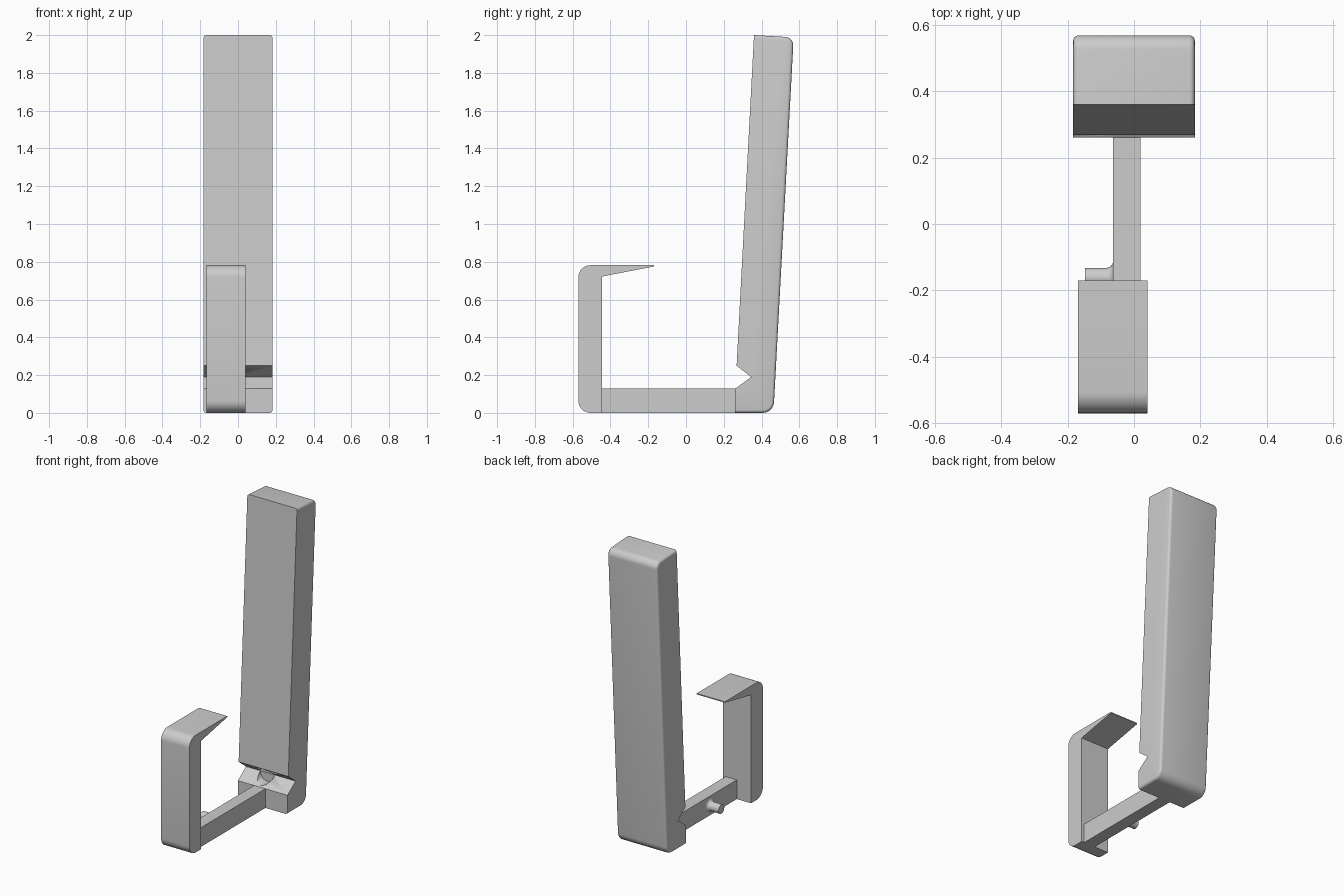
import bpy, bmesh, math
from mathutils import Vector

cube = bpy.data.objects.get("Cube")
if cube:
    bpy.data.objects.remove(cube, do_unlink=True)

grey = bpy.data.materials.new("plain grey")
grey.use_nodes = True
GREY = (0.604, 0.604, 0.604, 1)
grey.diffuse_color = GREY
grey.node_tree.nodes["Principled BSDF"].inputs["Base Color"].default_value = GREY


def finish(name, bm):
    """Turn a bmesh into a grey object with sharp edges kept."""
    bmesh.ops.recalc_face_normals(bm, faces=bm.faces)
    mesh = bpy.data.meshes.new(name)
    bm.to_mesh(mesh)
    bm.free()
    mesh.materials.append(grey)
    obj = bpy.data.objects.new(name, mesh)
    bpy.context.collection.objects.link(obj)
    bpy.ops.object.select_all(action="DESELECT")
    obj.select_set(True)
    bpy.context.view_layer.objects.active = obj
    bpy.ops.object.shade_smooth_by_angle(angle=math.radians(32))
    return obj


def rounded(profile, steps=8):
    """Replace each (y, z, radius) corner by a tangent arc."""
    out = []
    for i, (y, z, r) in enumerate(profile):
        p = Vector((y, z))
        if not r:
            out.append(p)
            continue
        a = (Vector(profile[i - 1][:2]) - p).normalized()
        b = (Vector(profile[(i + 1) % len(profile)][:2]) - p).normalized()
        half = a.angle(b) / 2
        centre = p + (a + b).normalized() * r / math.sin(half)
        reach = r / math.tan(half)
        start = (p + a * reach - centre).normalized()
        end = (p + b * reach - centre).normalized()
        out += [centre + r * start.slerp(end, k / steps) for k in range(steps + 1)]
    return out


def extrude_x(profile, x0, x1):
    """Sweep a side profile across the width."""
    bm = bmesh.new()
    face = bm.faces.new([bm.verts.new((x0, p.x, p.y)) for p in rounded(profile)])
    swept = bmesh.ops.extrude_face_region(bm, geom=[face])
    verts = [v for v in swept["geom"] if isinstance(v, bmesh.types.BMVert)]
    bmesh.ops.translate(bm, verts=verts, vec=(x1 - x0, 0, 0))
    # The starting face stays in place as the second end cap
    if not face.is_valid or any(e.is_boundary for e in bm.edges):
        bmesh.ops.holes_fill(bm, edges=[e for e in bm.edges if e.is_boundary])
    return bm


def cylinder(name, radius, centre, depth):
    """Cylinder lying along y."""
    bm = bmesh.new()
    bmesh.ops.create_cone(bm, cap_ends=True, segments=32, radius1=radius,
                          radius2=radius, depth=depth)
    for v in bm.verts:
        v.co = Vector(centre) + Vector((v.co.x, v.co.z, v.co.y))
    return finish(name, bm)


# Leaning post with a V notch near its foot and softened outer rim
WIDTH = 0.183
bm = extrude_x([(0.26, 0, 0), (0.463, 0, 0.06), (0.57, 1.988, 0.045),
                (0.36, 2.0, 0), (0.268, 0.25, 0), (0.345, 0.19, 0),
                (0.26, 0.128, 0)], -WIDTH, WIDTH)


def on_outer_rim(edge):
    a, b = (v.co for v in edge.verts)
    if abs(a.x - b.x) > 0.001:
        return False
    mid = (a + b) / 2
    return mid.z < 0.01 or mid.z > 1.9 or mid.y > 0.4 + 0.05 * mid.z


bmesh.ops.bevel(bm, geom=[e for e in bm.edges if on_outer_rim(e)],
                offset=0.016, segments=4, profile=0.5, affect="EDGES")
post = finish("leaning_post", bm)

# Shallow round groove in the notch
cutter = cylinder("groove_cutter", 0.055, (-0.022, 0.284, 0.19), 0.12)
cutter.hide_render = True
cutter.hide_set(True)
groove = post.modifiers.new("groove", "BOOLEAN")
groove.operation = "DIFFERENCE"
groove.solver = "EXACT"
groove.object = cutter

# Front hook with a tapering lip
finish("front_hook", extrude_x([
    (-0.445, 0, 0), (-0.57, 0, 0.065), (-0.57, 0.782, 0.065),
    (-0.17, 0.782, 0), (-0.17, 0.775, 0), (-0.445, 0.722, 0)], -0.168, 0.04))

# Connecting bar
finish("base_bar", extrude_x([
    (-0.445, 0, 0), (0.26, 0, 0), (0.26, 0.128, 0), (-0.445, 0.128, 0)],
    -0.063, 0.02))

# Side peg with a flared root, as rings along x
FLARE = 0.02
rings = [(-0.148, 0.03)]
for k in range(7):
    t = math.pi / 2 * k / 6
    rings.append((-0.063 - FLARE * (1 - math.sin(t)),
                  0.03 + FLARE * (1 - math.cos(t))))
bm = bmesh.new()
SIDES = 32
loops = []
for x, r in rings:
    loops.append([bm.verts.new((x, -0.162 + r * math.cos(math.tau * s / SIDES),
                                0.064 + r * math.sin(math.tau * s / SIDES)))
                  for s in range(SIDES)])
for low, high in zip(loops, loops[1:]):
    for s in range(SIDES):
        n = (s + 1) % SIDES
        bm.faces.new((low[s], low[n], high[n], high[s]))
bm.faces.new(loops[0])
bm.faces.new(loops[-1])
finish("side_peg", bm)
